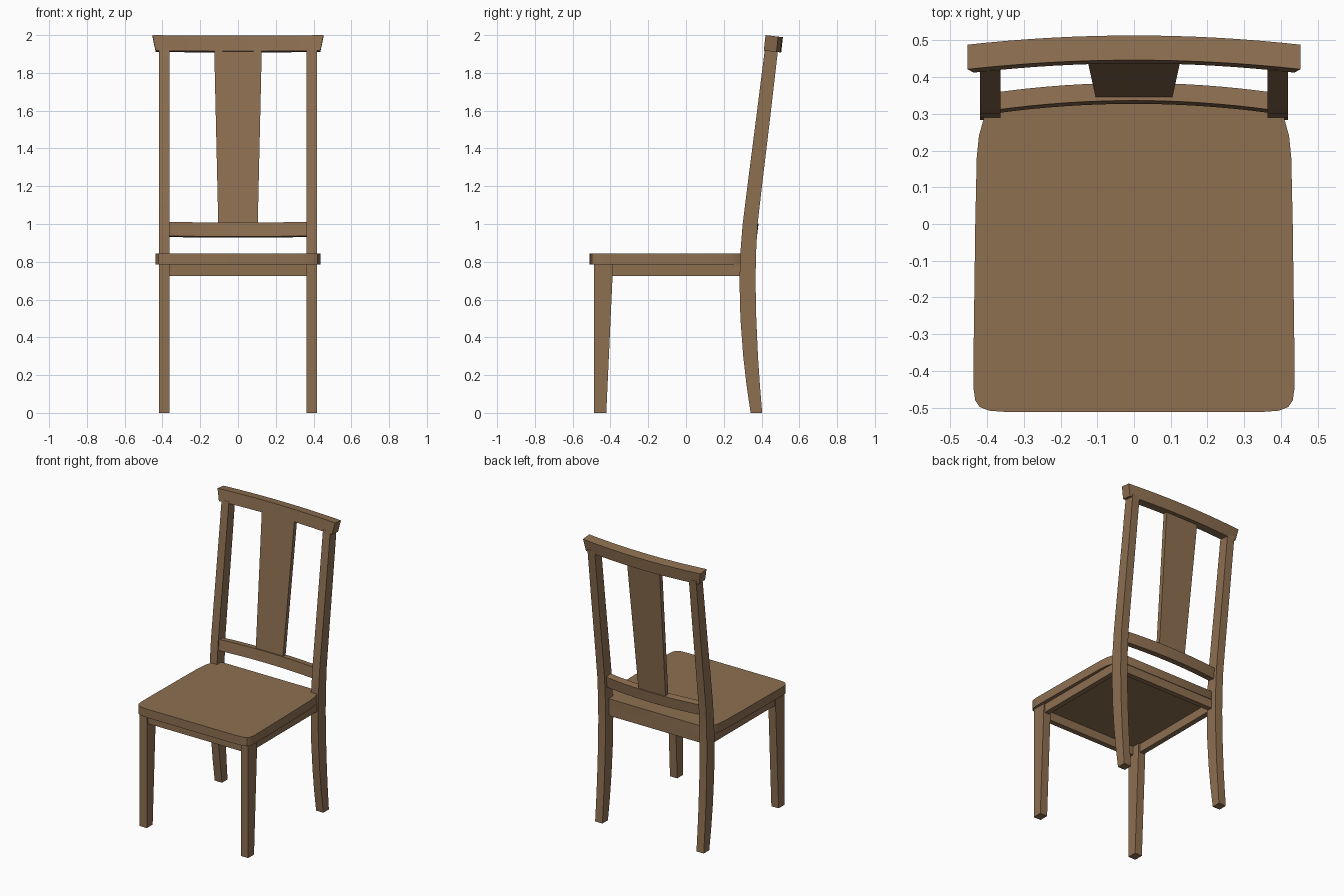
import bpy, bmesh, math

if "Cube" in bpy.data.objects:
    bpy.data.objects.remove(bpy.data.objects["Cube"])

wood = bpy.data.materials.new("brown wood")
wood.diffuse_color = (0.27, 0.16, 0.083, 1)
wood.use_nodes = True
wood.node_tree.nodes["Principled BSDF"].inputs["Base Color"].default_value = wood.diffuse_color


def loft(name, rings):
    """Skin a list of equal-length vertex rings into a capped solid."""
    bm = bmesh.new()
    vs = [[bm.verts.new(p) for p in r] for r in rings]
    n = len(vs[0])
    for a, b in zip(vs, vs[1:]):
        for i in range(n):
            j = (i + 1) % n
            bm.faces.new((a[i], a[j], b[j], b[i]))
    bm.faces.new(vs[0])
    bm.faces.new(vs[-1])
    bmesh.ops.recalc_face_normals(bm, faces=bm.faces)
    me = bpy.data.meshes.new(name)
    bm.to_mesh(me)
    bm.free()
    me.materials.append(wood)
    ob = bpy.data.objects.new(name, me)
    bpy.context.collection.objects.link(ob)
    bpy.ops.object.select_all(action='DESELECT')
    ob.select_set(True)
    bpy.context.view_layer.objects.active = ob
    bpy.ops.object.shade_smooth_by_angle(angle=math.radians(30))
    return ob


def rect(x0, x1, y0, y1, z):
    return [(x0, y0, z), (x1, y0, z), (x1, y1, z), (x0, y1, z)]


def box(name, x0, x1, y0, y1, z0, z1):
    return loft(name, [rect(x0, x1, y0, y1, z0), rect(x0, x1, y0, y1, z1)])


def bowed_rail(name, section, half_bottom, half_top, bow):
    """Sweep a tilted section (front/back, bottom/top) along a shallow arc."""
    halves = (half_bottom, half_top, half_top, half_bottom)
    rings = []
    for i in range(17):
        t = -1 + i / 8
        k = 1 - t * t
        rings.append([(t * h, y + bow * k, z - 0.003 * k)
                      for h, (y, z) in zip(halves, section)])
    return loft(name, rings)


# seat: right half of the outline, mirrored
half = [(0.34, -0.512), (0.395, -0.508), (0.42, -0.498), (0.432, -0.48),
        (0.437, -0.445), (0.437, -0.38), (0.432, 0.0), (0.428, 0.18),
        (0.422, 0.24), (0.408, 0.29), (0.385, 0.32), (0.35, 0.335)]
outline = half + [(-x, y) for x, y in reversed(half)]
loft("seat", [[(x, y, z) for x, y in outline] for z in (0.785, 0.845)])

# curved back posts: z, front y, back y
post = [(0, .342, .403), (.15, .32, .391), (.3, .303, .381), (.5, .288, .372),
        (.7, .283, .368), (.85, .288, .371), (1.0, .300, .379),
        (1.2, .325, .402), (1.55, .370, .444), (1.93, .418, .488)]

for side, s in (("left", -1), ("right", 1)):
    a, b = sorted((s * 0.363, s * 0.419))
    loft("back_leg_" + side, [rect(a, b, y0, y1, z) for z, y0, y1 in post])
    # front leg, tapered on its rear face
    loft("front_leg_" + side, [rect(a, b, -0.486, -0.422, 0),
                               rect(a, b, -0.486, -0.386, 0.785)])
    # side apron
    a, b = sorted((s * 0.374, s * 0.41))
    box("side_apron_" + side, a, b, -0.42, 0.31, 0.725, 0.786)

# front and back aprons
box("front_apron", -0.37, 0.37, -0.476, -0.44, 0.725, 0.786)
box("back_apron", -0.37, 0.37, 0.295, 0.331, 0.725, 0.786)

# bowed rails of the backrest
bowed_rail("top_rail", [(.412, 1.918), (.421, 2.0), (.488, 1.992), (.479, 1.911)],
           0.436, 0.453, 0.025)
bowed_rail("lower_rail", [(.302, .937), (.311, 1.011), (.359, 1.005), (.350, .931)],
           0.37, 0.37, 0.025)

# flared centre splat
loft("back_splat", [rect(-0.103, 0.103, 0.338, 0.368, 0.935),
                    rect(-0.126, 0.126, 0.443, 0.473, 1.93)])
